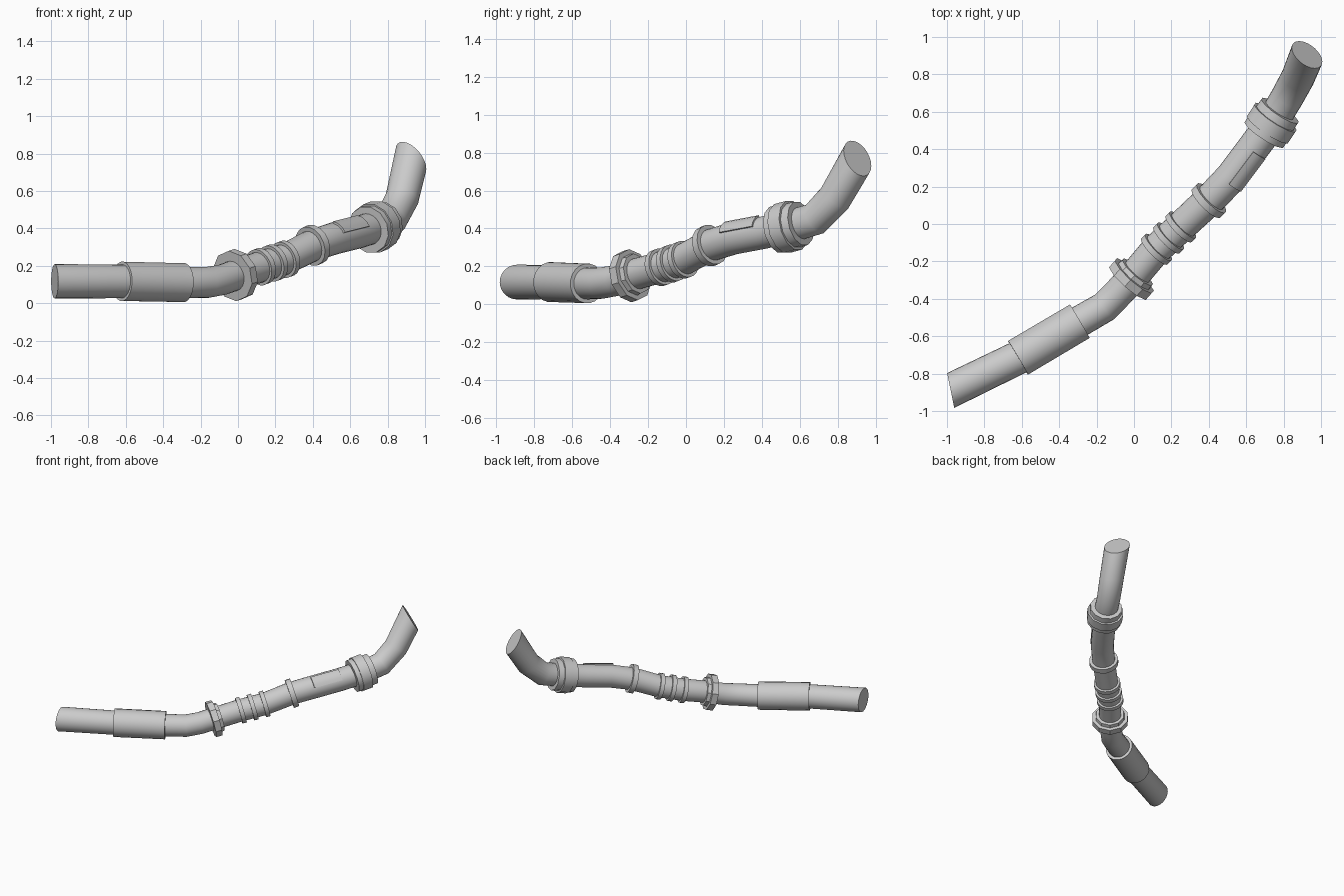
import bpy, bmesh, math
from mathutils import Vector, Matrix

if "Cube" in bpy.data.objects:
    bpy.data.objects.remove(bpy.data.objects["Cube"])

# Centreline of the pipe: x, y, z, radius
PATH = [(-.98, -.89, .117, .092), (-.62, -.715, .117, .09), (-.29, -.52, .11, .084),
        (-.16, -.445, .112, .083), (-.085, -.37, .125, .082), (-.01, -.29, .152, .082),
        (.12, -.135, .195, .083), (.25, -.015, .235, .083), (.40, .125, .31, .085),
        (.52, .25, .348, .086), (.64, .41, .378, .086), (.74, .545, .41, .086),
        (.82, .68, .45, .088), (.877, .785, .56, .09), (.925, .905, .77, .093)]
P = [Vector(p[:3]) for p in PATH]


def tangent(i):
    a = (P[i] - P[i - 1]).normalized() if i > 0 else Vector()
    b = (P[i + 1] - P[i]).normalized() if i < len(P) - 1 else Vector()
    return (a + b).normalized()


def frame(t):
    side = t.cross(Vector((0, 0, 1))).normalized()
    return side, side.cross(t).normalized()


def loft(name, rings, smooth=True):
    """Skin a list of point rings and cap both ends."""
    bm = bmesh.new()
    vs = [[bm.verts.new(p) for p in r] for r in rings]
    n = len(vs[0])
    for a, b in zip(vs, vs[1:]):
        for k in range(n):
            bm.faces.new((a[k], a[(k + 1) % n], b[(k + 1) % n], b[k]))
    bm.faces.new(vs[0][::-1])
    bm.faces.new(vs[-1])
    bmesh.ops.recalc_face_normals(bm, faces=bm.faces)
    me = bpy.data.meshes.new(name)
    bm.to_mesh(me)
    bm.free()
    ob = bpy.data.objects.new(name, me)
    bpy.context.collection.objects.link(ob)
    if smooth:
        bpy.ops.object.select_all(action='DESELECT')
        ob.select_set(True)
        bpy.context.view_layer.objects.active = ob
        bpy.ops.object.shade_smooth_by_angle(angle=math.radians(35))
    return ob


def ring(c, t, r, n, phase=0):
    u, v = frame(t)
    return [c + r * (math.cos(a) * u + math.sin(a) * v)
            for a in (2 * math.pi * k / n + phase for k in range(n))]


def collar(name, c, axis, steps, n=24):
    """Turned ring: steps are (offset along axis, radius)."""
    t = axis.normalized()
    return loft(name, [ring(c + t * o, t, r, n, math.pi / n) for o, r in steps])


def cut(points, c, t, normal):
    """Slide ring points along the pipe onto a slanted end plane."""
    return [p + t * ((c - p).dot(normal) / t.dot(normal)) for p in points]


# Main pipe with slanted ends
rings = [ring(P[i], tangent(i), PATH[i][3], 24) for i in range(len(P))]
rings[0] = cut(rings[0], P[0], tangent(0), Vector((.98, .2, 0)))
rings[-1] = cut(rings[-1], P[-1], tangent(len(P) - 1), Vector((.6, .62, .5)))
loft("pipe", rings)

# Long sleeve
ax = P[2] - P[1]
L = ax.length
collar("sleeve", P[1], ax, [(0, .106), (L, .105)], 20)

# Flange with stepped hub
collar("flange", P[5], tangent(5),
       [(-.03, .1), (-.03, .138), (.018, .138), (.018, .112), (.045, .108)], 10)

# Three narrow ribs
for k in range(3):
    collar(f"rib_{k + 1}", P[6].lerp(P[7], k / 2), tangent(6) + tangent(7),
           [(-.016, .099), (.016, .099)])

# Single band
collar("band", P[8], tangent(8), [(-.02, .109), (.02, .109)], 16)

# Stepped coupling
collar("coupling", P[11], tangent(11),
       [(-.08, .112), (-.08, .128), (-.045, .128), (-.045, .136),
        (.03, .136), (.03, .122), (.075, .12)], 12)

# Thin access plate wrapped on the upper front side
t = (P[10] - P[9]).normalized()
u, v = frame(t)
c = P[9].lerp(P[10], .42)
arc = [math.radians(d) for d in (22, 37, 52, 67, 82)]
section = [r * (math.cos(a) * u + math.sin(a) * v)
           for r, angles in ((.095, arc), (.07, arc[::-1])) for a in angles]
loft("plate", [[c + t * o + s for s in section] for o in (-.11, .11)])
